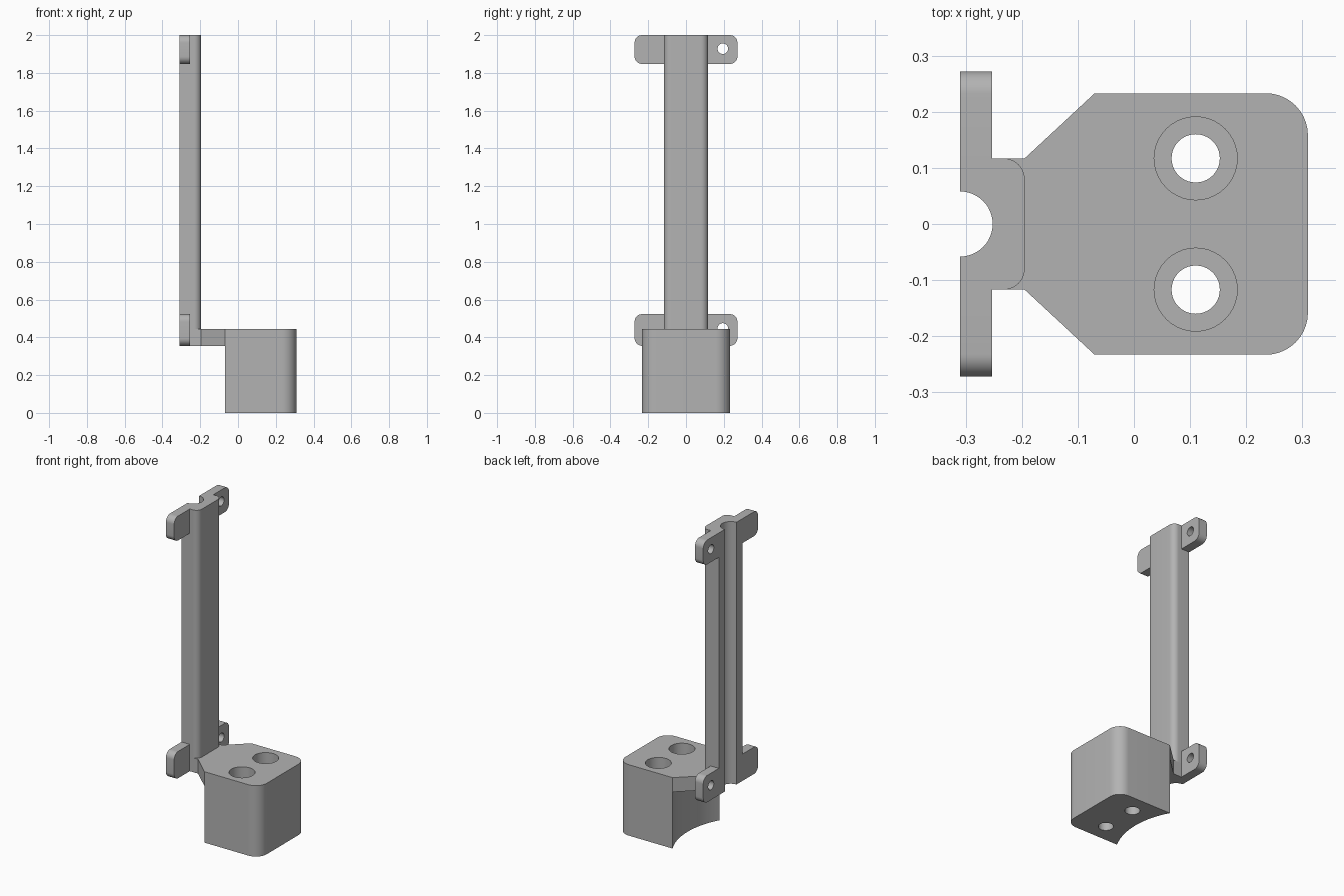
import bpy, bmesh
from math import sin, cos, pi, radians, asin
from mathutils import Vector, Matrix

if "Cube" in bpy.data.objects:
    bpy.data.objects.remove(bpy.data.objects["Cube"], do_unlink=True)

grey = bpy.data.materials.new("plain grey")
grey.use_nodes = True
colour = (0.45, 0.45, 0.45, 1)
grey.diffuse_color = colour
grey.node_tree.nodes["Principled BSDF"].inputs["Base Color"].default_value = colour

BACK, PLATE, FACE = -0.31, -0.253, -0.195   # column depths
HALF = 0.117                                # half width of column
LOW, TOP = 0.355, 0.445                     # neck underside and block top
EDGE, WIDE, FRONT = -0.07, 0.233, 0.31      # block outline


def arc(cx, cy, r, start, end, n=10):
    angles = [radians(start + (end - start) * i / n) for i in range(n + 1)]
    return [(cx + r * cos(a), cy + r * sin(a)) for a in angles]


def prism(name, outline, low, high, turn=None):
    """Extrude a closed outline from low to high, optionally turned."""
    bm = bmesh.new()
    face = bm.faces.new([bm.verts.new((u, v, low)) for u, v in outline])
    out = bmesh.ops.extrude_face_region(bm, geom=[face])
    verts = [g for g in out["geom"] if isinstance(g, bmesh.types.BMVert)]
    bmesh.ops.translate(bm, vec=(0, 0, high - low), verts=verts)
    if turn:
        bm.transform(turn)
    bmesh.ops.recalc_face_normals(bm, faces=bm.faces)
    mesh = bpy.data.meshes.new(name)
    bm.to_mesh(mesh)
    bm.free()
    mesh.materials.append(grey)
    obj = bpy.data.objects.new(name, mesh)
    bpy.context.collection.objects.link(obj)
    return obj


def activate(obj):
    bpy.ops.object.select_all(action="DESELECT")
    obj.select_set(True)
    bpy.context.view_layer.objects.active = obj


def drill(obj, cutter):
    activate(obj)
    mod = obj.modifiers.new("hole", "BOOLEAN")
    mod.operation, mod.solver, mod.object = "DIFFERENCE", "EXACT", cutter
    bpy.ops.object.modifier_apply(modifier=mod.name)
    bpy.data.objects.remove(cutter, do_unlink=True)


def smooth(obj):
    activate(obj)
    bpy.ops.object.shade_smooth_by_angle(angle=radians(30))


# Shared curves: cable groove and the hollow back of the block
groove = arc(BACK, 0, 0.058, 90, -90, 24)
SAG = 0.06
R = (WIDE ** 2 + SAG ** 2) / (2 * SAG)
spread = asin(WIDE / R) * 180 / pi
hollow = arc(EDGE + SAG - R, 0, R, -spread, spread, 24)

# Column with rounded front corners
column = prism("column", groove + [(BACK, -HALF)]
               + arc(FACE - 0.037, -HALF + 0.037, 0.037, -90, 0)
               + arc(FACE - 0.037, HALF - 0.037, 0.037, 0, 90)
               + [(BACK, HALF)], TOP, 2)

# Tapered neck, including the square foot of the column
neck = prism("neck", groove + [(BACK, -HALF), (FACE, -HALF)] + hollow
             + [(FACE, HALF), (BACK, HALF)], LOW, TOP)

# Block with rounded front corners and a hollow back
block = prism("block", hollow
              + arc(FRONT - 0.075, WIDE - 0.075, 0.075, 90, 0)
              + arc(FRONT - 0.075, -WIDE + 0.075, 0.075, 0, -90), 0, TOP)

# Stepped screw holes in the block
for y in (-HALF, HALF):
    drill(block, prism("bore", arc(0.11, y, 0.043, 0, 351, 39), -0.1, 0.6))
    drill(block, prism("counterbore", arc(0.11, y, 0.074, 0, 351, 39), TOP - 0.08, 0.6))

# Mounting tabs: outlines in y, z extruded along x
TURN = Matrix(((0, 0, 1, 0), (1, 0, 0, 0), (0, 1, 0, 0), (0, 0, 0, 1)))
TIP, CORNER = 0.272, 0.04
tabs = []
for level, low, high, hole in (("lower", LOW, 0.523, 0.447), ("upper", 1.847, 2, 1.928)):
    for side, s in (("front", -1), ("back", 1)):
        outline = ([(HALF, low)]
                   + arc(TIP - CORNER, low + CORNER, CORNER, -90, 0)
                   + arc(TIP - CORNER, high - CORNER, CORNER, 0, 90)
                   + [(HALF, high)])
        tab = prism(f"{level}_{side}_tab", [(s * y, z) for y, z in outline],
                    BACK, PLATE, TURN)
        drill(tab, prism("tab_hole", arc(s * 0.195, hole, 0.028, 0, 345, 23),
                         -0.4, -0.2, TURN))
        tabs.append(tab)

for part in [column, neck, block] + tabs:
    smooth(part)
